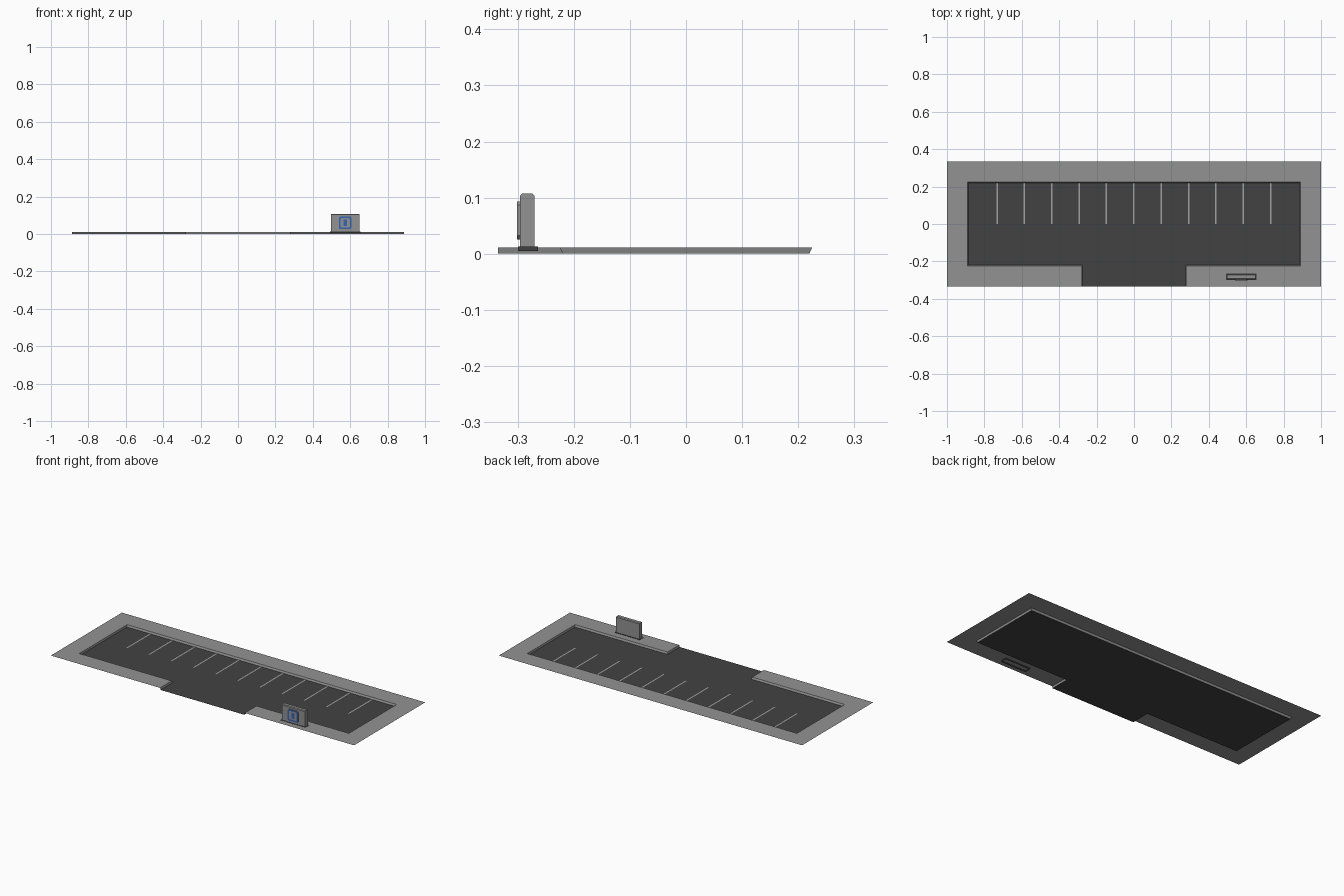
import bpy

if "Cube" in bpy.data.objects:
    bpy.data.objects.remove(bpy.data.objects["Cube"])


def material(name, rgb):
    m = bpy.data.materials.new(name)
    m.diffuse_color = (*rgb, 1)
    m.use_nodes = True
    m.node_tree.nodes["Principled BSDF"].inputs["Base Color"].default_value = m.diffuse_color
    return m


CONCRETE = material("concrete_grey", (0.29, 0.29, 0.29))
ASPHALT = material("asphalt_dark", (0.055, 0.055, 0.055))
PAINT = material("line_paint", (0.36, 0.36, 0.36))
BASE = material("base_dark", (0.05, 0.05, 0.05))
BLUE = material("sign_blue", (0.035, 0.13, 0.46))


def add_mesh(name, verts, faces, mat):
    me = bpy.data.meshes.new(name)
    me.from_pydata(verts, [], faces)
    me.materials.append(mat)
    ob = bpy.data.objects.new(name, me)
    bpy.context.collection.objects.link(ob)
    return ob


def add_box(name, lo, hi, mat, bottom=True):
    (x0, y0, z0), (x1, y1, z1) = lo, hi
    v = [(x, y, z) for z in (z0, z1) for x, y in ((x0, y0), (x1, y0), (x1, y1), (x0, y1))]
    f = [(4, 5, 6, 7)] + [(i, (i + 1) % 4, (i + 1) % 4 + 4, i + 4) for i in range(4)]
    if bottom:
        f.append((3, 2, 1, 0))
    return add_mesh(name, v, f, mat)


Y, TOP = 0.335, 0.0115   # lot half depth, pavement height


def lot_path(a, b, e, z):
    """Outline of the sunken lot, open at the entrance."""
    left = [(-e, -Y, z), (-e, -b, z), (-a, -b, z), (-a, b, z)]
    return left + [(-x, y, z) for x, y, _ in reversed(left)]


# flat pavement around the lot
rim = lot_path(0.889, 0.225, 0.279, TOP)
inner = rim[1:7]
outer = [(x, y, TOP) for x, y in ((-0.279, -Y), (-1, -Y), (-1, Y), (1, Y), (1, -Y), (0.279, -Y))]
add_mesh("pavement", inner + outer,
         [(i, i + 1, i + 7, i + 6)[::-1] for i in range(5)], CONCRETE).data.flip_normals()

# slightly sloped kerb walls
foot = lot_path(0.886, 0.220, 0.276, 0)
add_mesh("kerb", rim + foot, [(i, i + 1, i + 9, i + 8) for i in range(7)], CONCRETE)

# sunken asphalt with entrance
add_mesh("asphalt", foot, [(2, 1, 6, 5, 4, 3), (0, 7, 6, 1)], ASPHALT)

# bay divider lines
for i in range(11):
    x = -0.732 + i * 0.1462
    add_mesh(f"bay_line_{i + 1}",
             [(x - 0.004, 0, 0.0008), (x + 0.004, 0, 0.0008),
              (x + 0.004, 0.220, 0.0008), (x - 0.004, 0.220, 0.0008)],
             [(0, 1, 2, 3)], PAINT)

# sign plinth, open underneath
add_box("sign_base", (0.491, -0.300, 0.005), (0.656, -0.264, 0.0125), BASE, bottom=False)

# sign body: side profile with chamfered top, extruded along x
profile = [(-0.296, TOP), (-0.270, TOP), (-0.270, 0.103), (-0.274, 0.107),
           (-0.292, 0.107), (-0.296, 0.103)]
n = len(profile)
add_mesh("sign_body", [(x, y, z) for x in (0.497, 0.650) for y, z in profile],
         [tuple(range(n))[::-1], tuple(range(n, 2 * n))] +
         [(i, (i + 1) % n, (i + 1) % n + n, i + n) for i in range(n)], CONCRETE)

# raised panel with blue border and plain blue centre
CX, CZ = 0.573, 0.0595


def octagon(half, cut, y):
    h, k = half, half - cut
    return [(CX + u, y, CZ + v) for u, v in
            ((-k, -h), (k, -h), (h, -k), (h, k), (k, h), (-k, h), (-h, k), (-h, -k))]


front = octagon(0.034, 0.007, -0.3015)
add_mesh("sign_panel", front + octagon(0.034, 0.007, -0.296),
         [tuple(range(8))] + [(i, i + 8, (i + 1) % 8 + 8, (i + 1) % 8) for i in range(8)], CONCRETE)
add_mesh("sign_border", octagon(0.034, 0.007, -0.302) + octagon(0.025, 0.004, -0.302),
         [(i, (i + 1) % 8, (i + 1) % 8 + 8, i + 8) for i in range(8)], BLUE)
add_mesh("sign_centre", [(CX + u, -0.302, CZ + v) for u, v in
                         ((-0.010, -0.017), (0.010, -0.017), (0.010, 0.017), (-0.010, 0.017))],
         [(0, 1, 2, 3)], BLUE)
